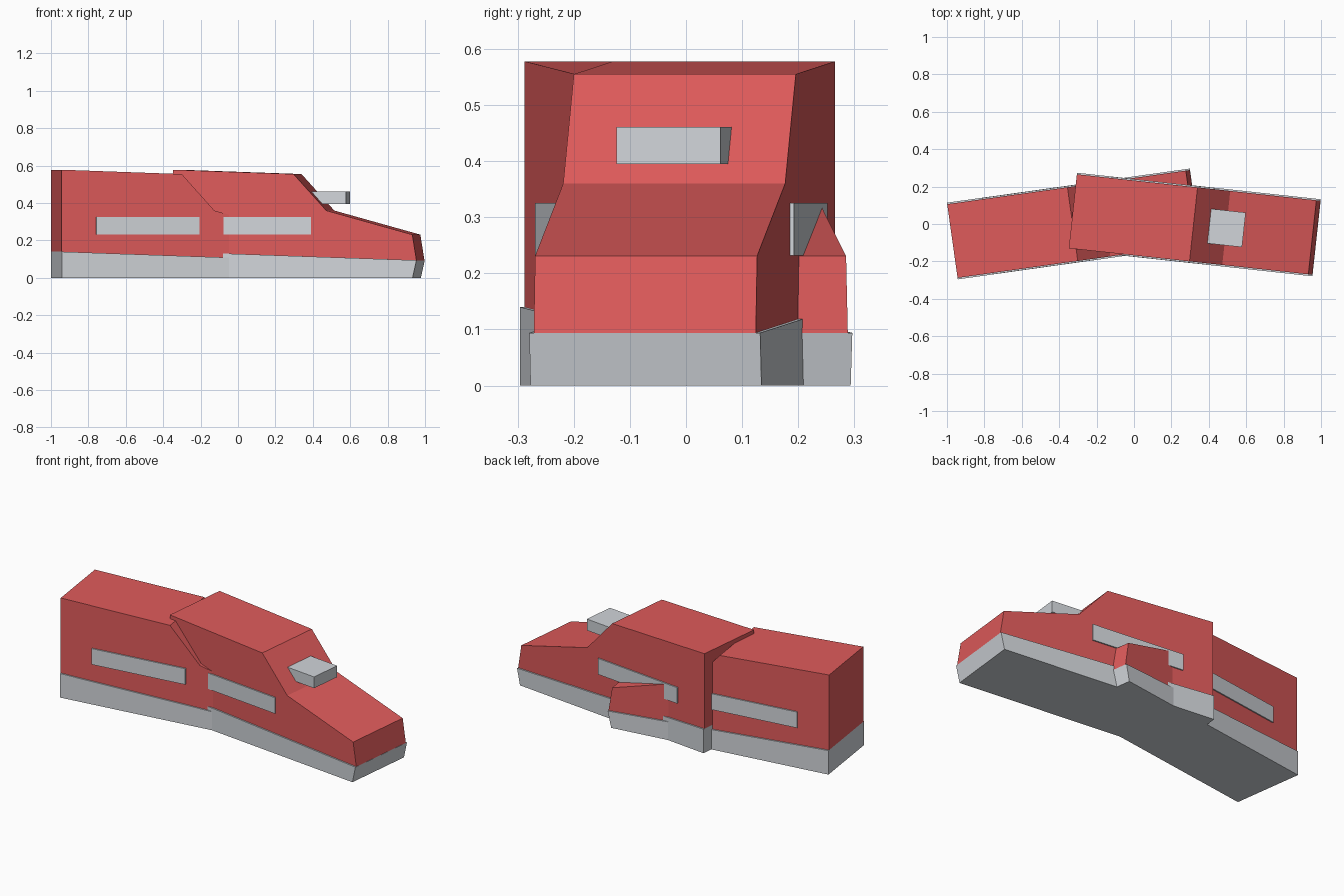
import bpy, bmesh
from math import radians
from mathutils import Matrix

cube = bpy.data.objects.get("Cube")
if cube:
    bpy.data.objects.remove(cube, do_unlink=True)


def material(name, rgb):
    mat = bpy.data.materials.new(name)
    mat.use_nodes = True
    mat.diffuse_color = (*rgb, 1)
    mat.node_tree.nodes["Principled BSDF"].inputs["Base Color"].default_value = (*rgb, 1)
    return mat


RED = material("coral_red", (0.74, 0.105, 0.105))
GREY = material("light_grey", (0.638, 0.665, 0.70))


def slab(name, profile, half_width, mat, frame):
    """Extrude a side profile (length, height) across the car's width."""
    bm = bmesh.new()
    face = bm.faces.new([bm.verts.new((x, -half_width, z)) for x, z in profile])
    side = bmesh.ops.extrude_face_region(bm, geom=[face])["geom"]
    verts = [v for v in side if isinstance(v, bmesh.types.BMVert)]
    bmesh.ops.translate(bm, verts=verts, vec=(0, 2 * half_width, 0))
    bmesh.ops.recalc_face_normals(bm, faces=bm.faces)
    mesh = bpy.data.meshes.new(name)
    bm.to_mesh(mesh)
    bm.free()
    mesh.materials.append(mat)
    obj = bpy.data.objects.new(name, mesh)
    obj.matrix_world = frame
    bpy.context.collection.objects.link(obj)
    return obj


def box(x0, x1, z0, z1):
    return [(x0, z0), (x1, z0), (x1, z1), (x0, z1)]


# Side profiles, measured from the rear of a car
SKIRT = [(0, 0), (1.29, 0), (1.311, 0.094), (0, 0.14)]
BODY = [(0, 0.14), (1.31, 0.094), (1.288, 0.231), (0.825, 0.36),
        (0.649, 0.555), (0, 0.578)]


def car(prefix, x, y, angle):
    frame = Matrix.Translation((x, y, 0)) @ Matrix.Rotation(radians(angle), 4, "Z")
    slab(prefix + "_skirt", SKIRT, 0.207, GREY, frame)
    slab(prefix + "_body", BODY, 0.199, RED, frame)
    # One bar through the body shows as a window strip on both sides
    slab(prefix + "_side_windows", box(0.187, 0.743, 0.232, 0.325), 0.206, GREY, frame)
    slab(prefix + "_windscreen", box(0.66, 0.92, 0.395, 0.461), 0.093, GREY, frame)


# Two identical cars, angled against each other and overlapping
car("lead_car", -0.327, 0.068, -6.2)
car("rear_car", -0.971, -0.091, 8)
